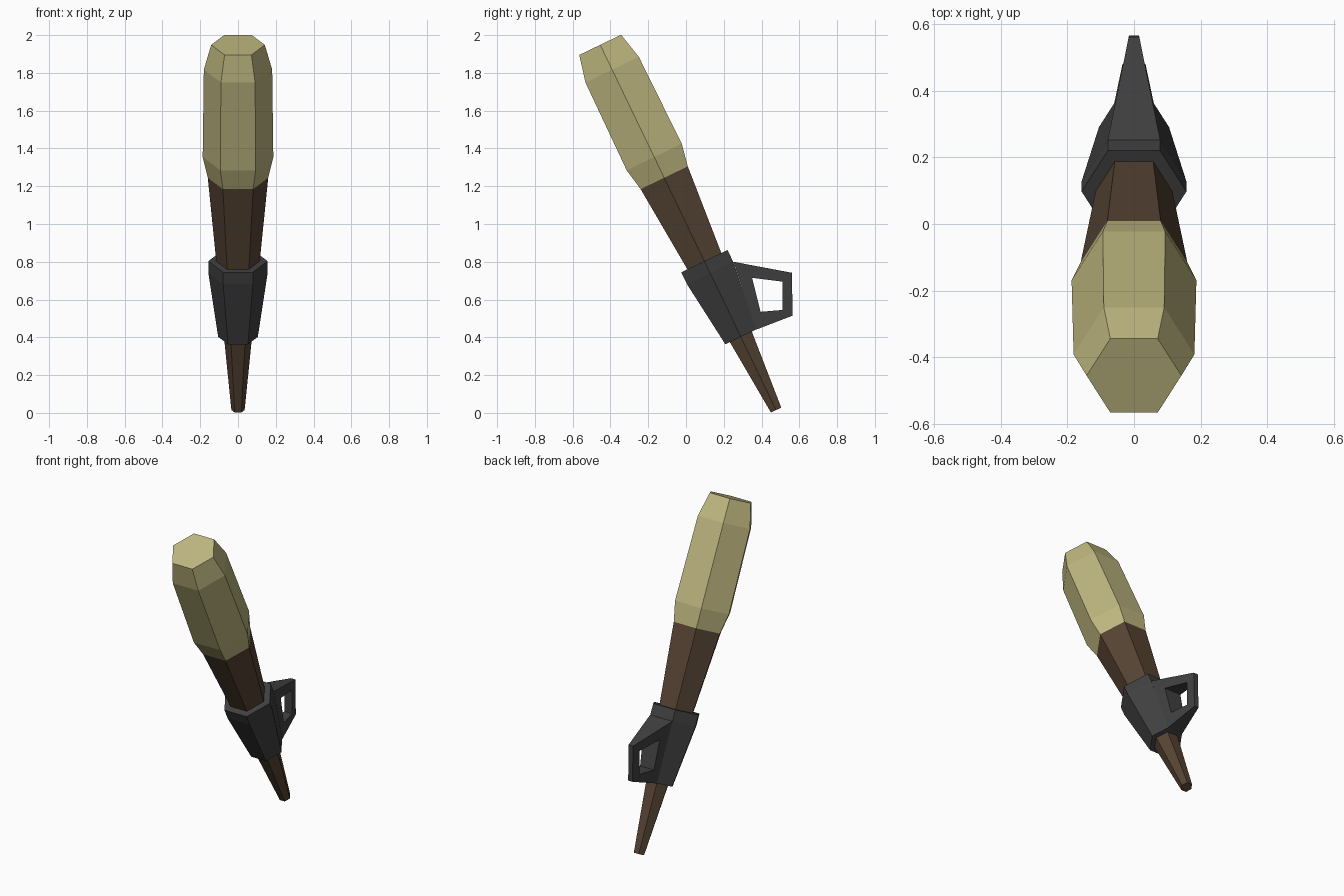
import bpy, bmesh, math
from mathutils import Vector

cube = bpy.data.objects.get("Cube")
if cube:
    bpy.data.objects.remove(cube, do_unlink=True)


def material(name, rgb):
    m = bpy.data.materials.new(name)
    m.use_nodes = True
    m.diffuse_color = (*rgb, 1)
    m.node_tree.nodes["Principled BSDF"].inputs["Base Color"].default_value = (*rgb, 1)
    return m


khaki = material("khaki", (0.515, 0.468, 0.212))
brown = material("dark brown", (0.094, 0.058, 0.034))
black = material("charcoal", (0.052, 0.052, 0.052))

# Leaning centre line, running from the thin tip to the blunt top
TIP = Vector((0, 0.477, 0.015))
AXIS = Vector((0, -0.434, 0.901)).normalized()
SIDE = Vector((1, 0, 0))
BACK = AXIS.cross(SIDE) * (1 if AXIS.cross(SIDE).y > 0 else -1)


def finish(name, bm, mat):
    bmesh.ops.recalc_face_normals(bm, faces=bm.faces)
    mesh = bpy.data.meshes.new(name)
    bm.to_mesh(mesh)
    bm.free()
    mesh.materials.append(mat)
    bpy.context.collection.objects.link(bpy.data.objects.new(name, mesh))


def bridge(bm, a, b):
    for i in range(len(a)):
        j = (i + 1) % len(a)
        bm.faces.new((a[i], a[j], b[j], b[i]))


def hex_loft(name, stations, mat):
    """Six-sided body through (distance along axis, radius) stations."""
    bm = bmesh.new()
    rings = []
    for t, r in stations:
        angles = [math.tau * i / 6 for i in range(6)]
        rings.append([bm.verts.new(TIP + AXIS * t + (SIDE * math.cos(a) + BACK * math.sin(a)) * r)
                      for a in angles])
    for a, b in zip(rings, rings[1:]):
        bridge(bm, a, b)
    bm.faces.new(rings[0])
    bm.faces.new(rings[-1])
    finish(name, bm, mat)


hex_loft("tapered_stem", [(0, 0.035), (1.365, 0.16)], brown)
hex_loft("padded_head", [(1.365, 0.16), (1.487, 0.187), (2.0, 0.181), (2.146, 0.142)], khaki)
hex_loft("collar", [(0.43, 0.105), (0.805, 0.157), (0.875, 0.157)], black)

# Wedge-shaped loop handle, thinning towards the back, with an open window
outer = [(0.251, 0.8), (0.56, 0.742), (0.565, 0.515), (0.372, 0.441)]
window = [(0.35, 0.715), (0.51, 0.695), (0.51, 0.545), (0.395, 0.535)]
bm = bmesh.new()


def loop(points, sign):
    return [bm.verts.new((sign * (0.015 + 0.203 * (0.565 - y)), y, z)) for y, z in points]


left_out, right_out = loop(outer, 1), loop(outer, -1)
left_in, right_in = loop(window, 1), loop(window, -1)
bridge(bm, left_out, left_in)
bridge(bm, left_in, right_in)
bridge(bm, right_in, right_out)
bridge(bm, right_out, left_out)
finish("loop_handle", bm, black)
